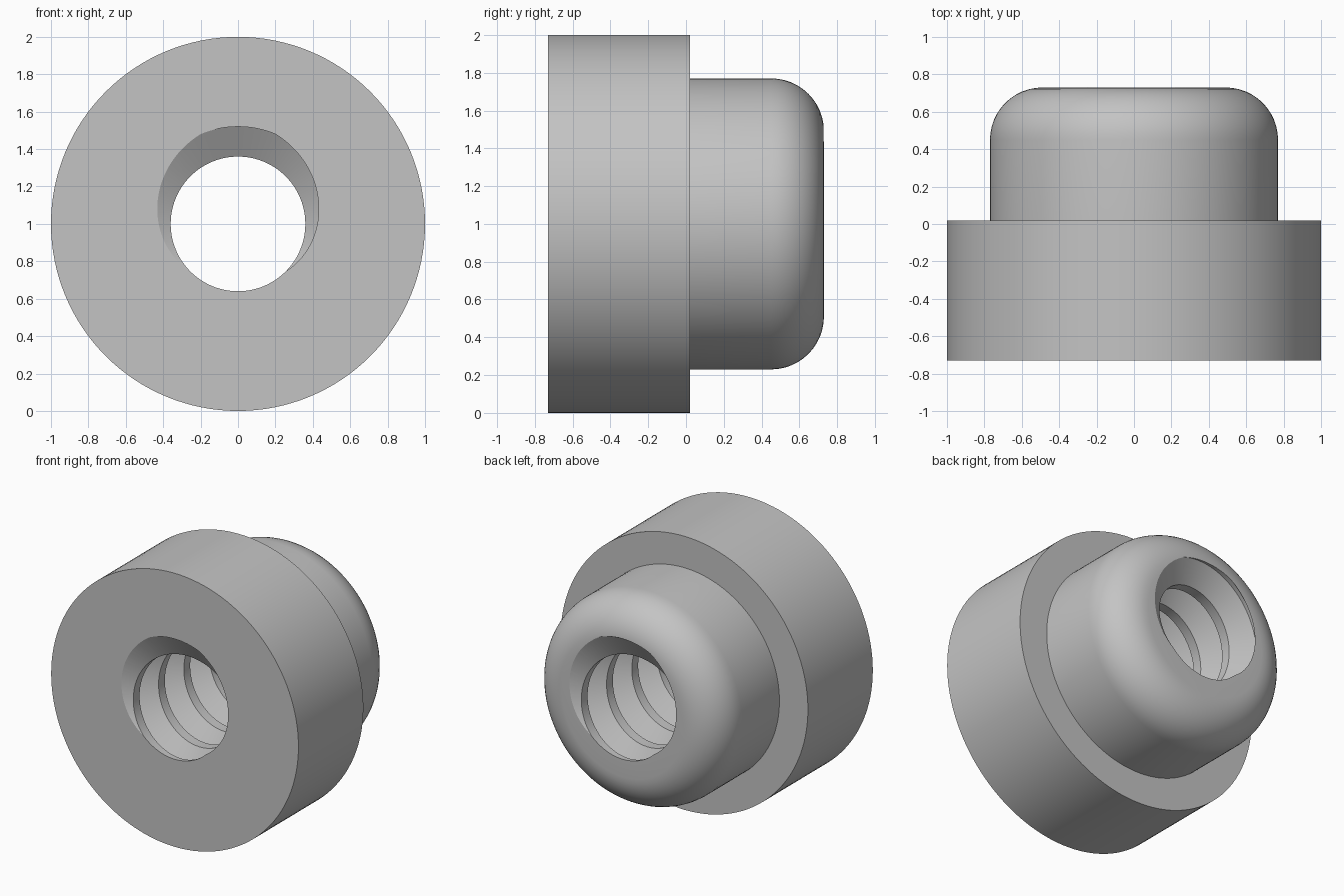
import bpy, bmesh
from math import sin, cos, pi
from mathutils import Matrix, Vector

cube = bpy.data.objects.get("Cube")
if cube:
    bpy.data.objects.remove(cube, do_unlink=True)

HALF = 0.73            # half of the length along y
AXIS = Vector((0, 0, 1))
MINOR, MAJOR = 0.36, 0.52
PITCH = 2 * HALF / 5
STEPS = 96             # segments around the circle

grey = bpy.data.materials.new("plain grey")
grey.use_nodes = True
colour = (0.55, 0.55, 0.55, 1)
grey.diffuse_color = colour
grey.node_tree.nodes["Principled BSDF"].inputs["Base Color"].default_value = colour


def make_object(name, bm):
    bmesh.ops.remove_doubles(bm, verts=bm.verts, dist=1e-5)
    bmesh.ops.recalc_face_normals(bm, faces=bm.faces)
    mesh = bpy.data.meshes.new(name)
    bm.to_mesh(mesh)
    bm.free()
    mesh.materials.append(grey)
    obj = bpy.data.objects.new(name, mesh)
    bpy.context.collection.objects.link(obj)
    return obj


# Flanged body: turned profile with a rounded back edge on the boss
fillet = 0.28
profile = [(0, -HALF), (1, -HALF), (1, 0.02), (0.77, 0.02)]
for i in range(13):
    a = pi / 2 * i / 12
    profile.append((0.77 - fillet + fillet * cos(a), HALF - fillet + fillet * sin(a)))
profile.append((0, HALF))

bm = bmesh.new()
ring = [bm.verts.new(AXIS + Vector((r, y, 0))) for r, y in profile]
edges = [bm.edges.new(pair) for pair in zip(ring, ring[1:])]
bmesh.ops.spin(bm, geom=ring + edges, cent=AXIS, axis=(0, 1, 0),
               angle=2 * pi, steps=128, use_duplicate=False)
body = make_object("flanged_body", bm)

# Thread cutter: trapezoid groove swept along a right-handed helix
section = [(-1 / 2, MINOR), (-3 / 8, MINOR), (-1 / 16, MAJOR),
           (1 / 16, MAJOR), (3 / 8, MINOR), (1 / 2, MINOR)]
bm = bmesh.new()
previous = None
for i in range(-2 * STEPS, 7 * STEPS + 1):
    turn = i / STEPS
    a = 2 * pi * turn      # clockwise from the top, seen from the front
    row = [bm.verts.new(AXIS + Vector((r * sin(a), -HALF + PITCH * (turn + k), r * cos(a))))
           for k, r in section]
    if previous:
        for j in range(len(row) - 1):
            bm.faces.new((previous[j], previous[j + 1], row[j + 1], row[j]))
    previous = row
bmesh.ops.remove_doubles(bm, verts=bm.verts, dist=1e-5)

# Close both ends of the cutter with fans to the axis, well outside the body
rims = [e for e in bm.edges if e.is_boundary]
for side in (-1, 1):
    tip = bm.verts.new(AXIS + Vector((0, side * (HALF + 3 * PITCH), 0)))
    for e in rims:
        if e.verts[0].co.y * side > 0:
            bm.faces.new((e.verts[0], e.verts[1], tip))
cutter = make_object("thread_cutter", bm)
cutter.hide_render = True

# Cut the threaded hole, then shade smooth with sharp rims
cut = body.modifiers.new("threaded_hole", "BOOLEAN")
cut.operation = "DIFFERENCE"
cut.solver = "EXACT"
cut.object = cutter
bpy.ops.object.select_all(action="DESELECT")
body.select_set(True)
bpy.context.view_layer.objects.active = body
bpy.ops.object.modifier_apply(modifier=cut.name)
bpy.data.objects.remove(cutter, do_unlink=True)
bpy.ops.object.shade_smooth_by_angle(angle=pi / 6)
